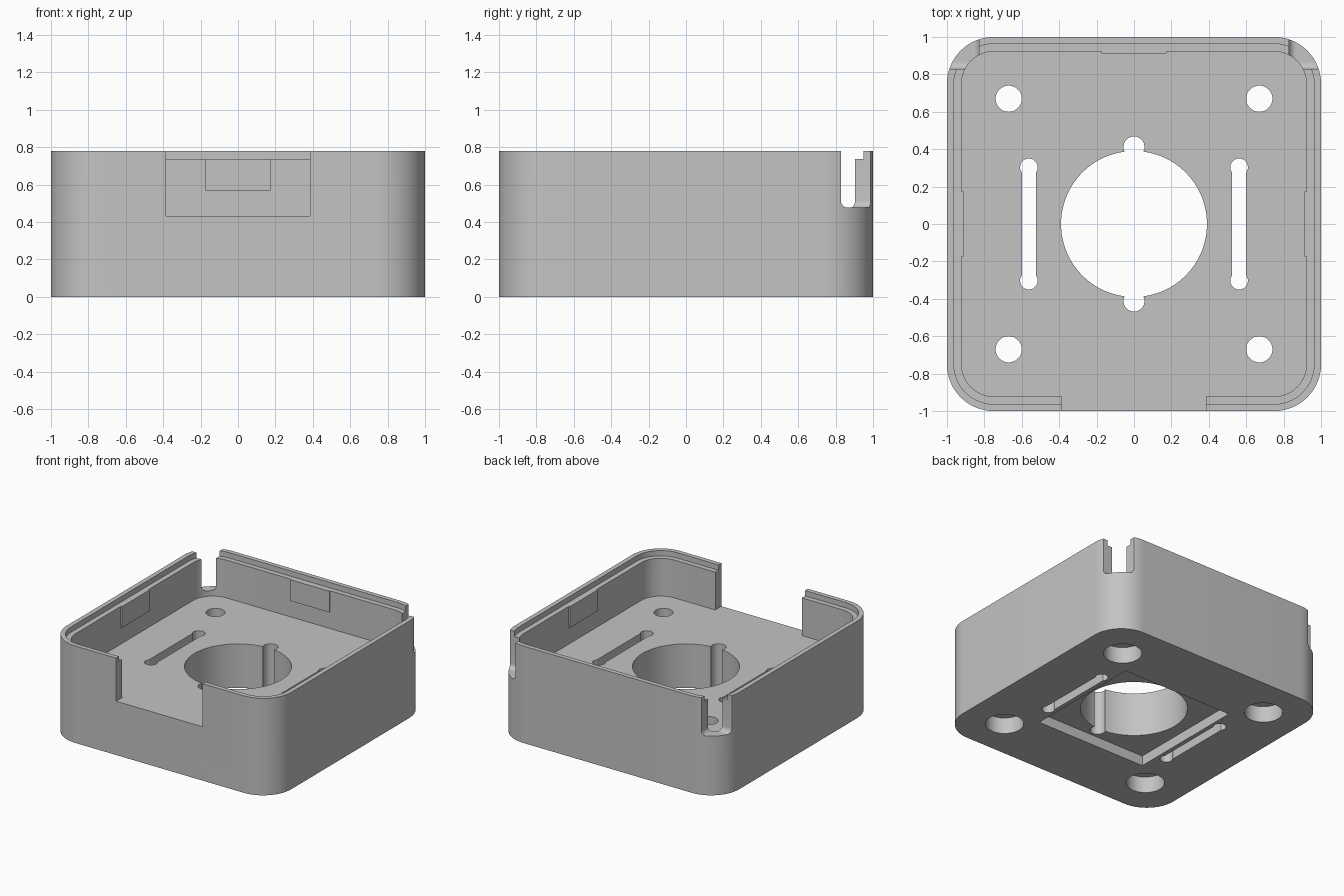
import bpy, bmesh, math
from mathutils import Vector

if "Cube" in bpy.data.objects:
    bpy.data.objects.remove(bpy.data.objects["Cube"], do_unlink=True)

TOP, FLOOR, STEP = 0.78, 0.433, 0.737
CORNER = 0.75          # centre of the corner arcs
SIDES = (-1, 1)

grey = bpy.data.materials.new("plain grey")
grey.use_nodes = True
grey.diffuse_color = (0.55, 0.55, 0.55, 1)
grey.node_tree.nodes["Principled BSDF"].inputs["Base Color"].default_value = grey.diffuse_color


def add_object(name, bm):
    bmesh.ops.recalc_face_normals(bm, faces=bm.faces[:])
    mesh = bpy.data.meshes.new(name)
    bm.to_mesh(mesh)
    bm.free()
    mesh.materials.append(grey)
    obj = bpy.data.objects.new(name, mesh)
    bpy.context.collection.objects.link(obj)
    return obj


def prism(name, outline, low, high):
    """Extrude a flat outline from low to high."""
    bm = bmesh.new()
    face = bm.faces.new([bm.verts.new((x, y, low)) for x, y in outline])
    lifted = bmesh.ops.extrude_face_region(bm, geom=[face])["geom"]
    verts = [v for v in lifted if isinstance(v, bmesh.types.BMVert)]
    bmesh.ops.translate(bm, verts=verts, vec=(0, 0, high - low))
    return add_object(name, bm)


def circle(x, y, radius, count=48):
    turn = 2 * math.pi / count
    return [(x + radius * math.cos(i * turn), y + radius * math.sin(i * turn))
            for i in range(count)]


def rectangle(x0, x1, y0, y1):
    return [(x0, y0), (x1, y0), (x1, y1), (x0, y1)]


def rounded_square(half, steps=16):
    radius, points = half - CORNER, []
    for quarter, (sx, sy) in enumerate(((1, 1), (-1, 1), (-1, -1), (1, -1))):
        for i in range(steps + 1):
            a = (quarter + i / steps) * math.pi / 2
            points.append((sx * CORNER + radius * math.cos(a),
                           sy * CORNER + radius * math.sin(a)))
    return points


def corner_notch(sx, sy):
    """Block cutter with rounded lower inner edges."""
    near, far, low = 0.828, 1.1, 0.476
    bm = bmesh.new()
    bmesh.ops.create_cube(bm, size=1)
    for v in bm.verts:
        v.co = Vector((far if v.co.x > 0 else near, far if v.co.y > 0 else near,
                       1 if v.co.z > 0 else low))
    edges = [e for e in bm.edges if all(v.co.z < 0.5 for v in e.verts)
             and (all(v.co.x < 1 for v in e.verts) or all(v.co.y < 1 for v in e.verts))]
    bmesh.ops.bevel(bm, geom=edges, offset=0.038, segments=6, profile=0.5, affect='EDGES')
    for v in bm.verts:
        v.co.x *= sx
        v.co.y *= sy
    return add_object("notch_cutter", bm)


# Outer block
case = prism("case", rounded_square(1), 0, TOP)

# Cavity, stepped rim and front opening
cutters = [
    prism("cavity_cutter", rounded_square(0.922), FLOOR, 1),
    prism("rim_cutter", rounded_square(0.963), STEP, 1),
    prism("front_cutter", rectangle(-0.385, 0.385, -1.1, -0.85), FLOOR, 1),
]

# Centre bore, with a shallow square recess underneath
cutters.append(prism("recess_cutter", rectangle(-0.49, 0.49, -0.49, 0.49), -0.1, 0.08))
cutters.append(prism("bore_cutter", circle(0, 0, 0.39, 96), -0.1, 0.6))

for s in SIDES:
    # Bore side grooves and long slots with round ends
    cutters.append(prism("groove_cutter", circle(0, s * 0.412, 0.056), -0.1, 0.6))
    x = s * 0.562
    cutters.append(prism("slot_cutter", rectangle(x - 0.037, x + 0.037, -0.303, 0.303), -0.1, 0.6))
    for t in SIDES:
        cutters.append(prism("slot_end_cutter", circle(x, t * 0.303, 0.047), -0.1, 0.6))
        # Counterbored screw holes and corner notches
        cutters.append(prism("screw_cutter", circle(s * 0.67, t * 0.67, 0.07), -0.1, 0.6))
        cutters.append(prism("counterbore_cutter", circle(s * 0.67, t * 0.67, 0.14), -0.1, 0.13))
        cutters.append(corner_notch(s, t))

for cutter in cutters:
    cutter.hide_render = True
    cut = case.modifiers.new(cutter.name, 'BOOLEAN')
    cut.operation, cut.solver, cut.object = 'DIFFERENCE', 'EXACT', cutter

# Bake the cuts and drop the cutters
graph = bpy.context.evaluated_depsgraph_get()
baked = bpy.data.meshes.new_from_object(case.evaluated_get(graph))
case.modifiers.clear()
case.data = baked
for cutter in cutters:
    bpy.data.objects.remove(cutter, do_unlink=True)

# Snap tabs on the inner walls
tabs = {
    "back_tab": rectangle(-0.175, 0.175, 0.912, 0.93),
    "left_tab": rectangle(0.912, 0.93, -0.175, 0.175),
    "right_tab": rectangle(-0.93, -0.912, -0.175, 0.175),
}
for name, outline in tabs.items():
    prism(name, outline, 0.567, STEP)

# Smooth the curved walls, keep the edges sharp
bpy.ops.object.select_all(action='DESELECT')
case.select_set(True)
bpy.context.view_layer.objects.active = case
bpy.ops.object.shade_smooth_by_angle(angle=math.radians(30))
